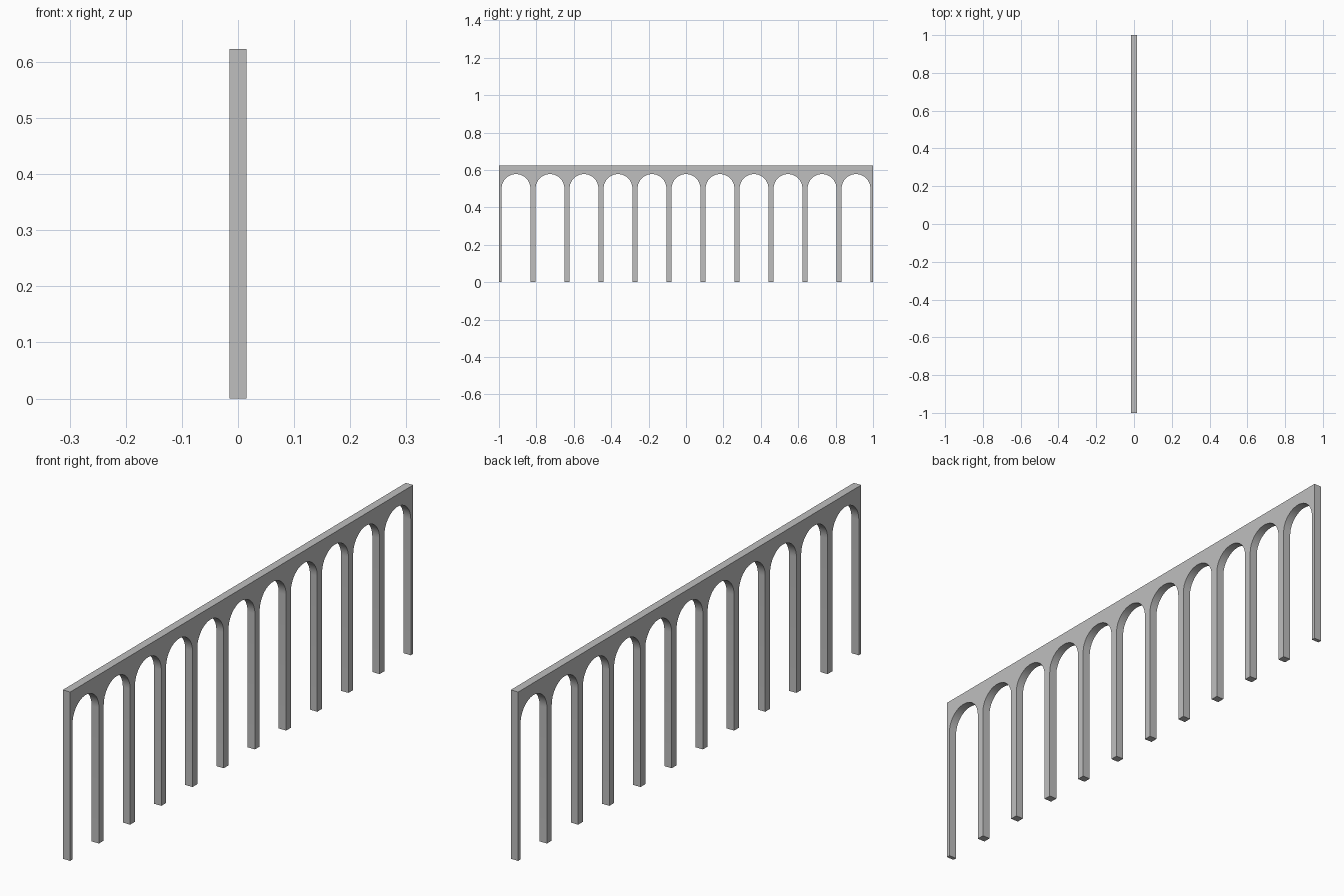
import bpy, bmesh, math

if "Cube" in bpy.data.objects:
    bpy.data.objects.remove(bpy.data.objects["Cube"])

COUNT = 11               # number of arches
LENGTH = 2.0
HEIGHT = 0.623
DEPTH = 0.03
PITCH = LENGTH / COUNT
RADIUS = 0.077
SPRING = 0.501           # height where each arch starts to curve
STEPS = 24

stone = bpy.data.materials.new("grey stone")
stone.diffuse_color = (0.52, 0.52, 0.52, 1)
stone.use_nodes = True
stone.node_tree.nodes["Principled BSDF"].inputs["Base Color"].default_value = stone.diffuse_color

# Side outline (y, z): feet and round arches, then back along the top
outline = [(-LENGTH / 2, 0)]
for i in range(COUNT):
    c = -LENGTH / 2 + (i + 0.5) * PITCH
    outline.append((c - RADIUS, 0))
    for k in range(STEPS + 1):
        a = math.pi * (1 - k / STEPS)
        outline.append((c + RADIUS * math.cos(a), SPRING + RADIUS * math.sin(a)))
    outline.append((c + RADIUS, 0))
outline += [(LENGTH / 2, 0), (LENGTH / 2, HEIGHT), (-LENGTH / 2, HEIGHT)]

# Extrude the outline through the thickness of the wall
bm = bmesh.new()
face = bm.faces.new([bm.verts.new((-DEPTH / 2, y, z)) for y, z in outline])
ext = bmesh.ops.extrude_face_region(bm, geom=[face], use_keep_orig=True)
moved = [g for g in ext["geom"] if isinstance(g, bmesh.types.BMVert)]
bmesh.ops.translate(bm, verts=moved, vec=(DEPTH, 0, 0))
bmesh.ops.recalc_face_normals(bm, faces=bm.faces)
mesh = bpy.data.meshes.new("arcade_wall")
bm.to_mesh(mesh)
bm.free()

wall = bpy.data.objects.new("arcade_wall", mesh)
bpy.context.collection.objects.link(wall)
mesh.materials.append(stone)

# Smooth arch undersides, crisp edges elsewhere
bpy.context.view_layer.objects.active = wall
wall.select_set(True)
bpy.ops.object.shade_smooth_by_angle(angle=math.radians(30))
